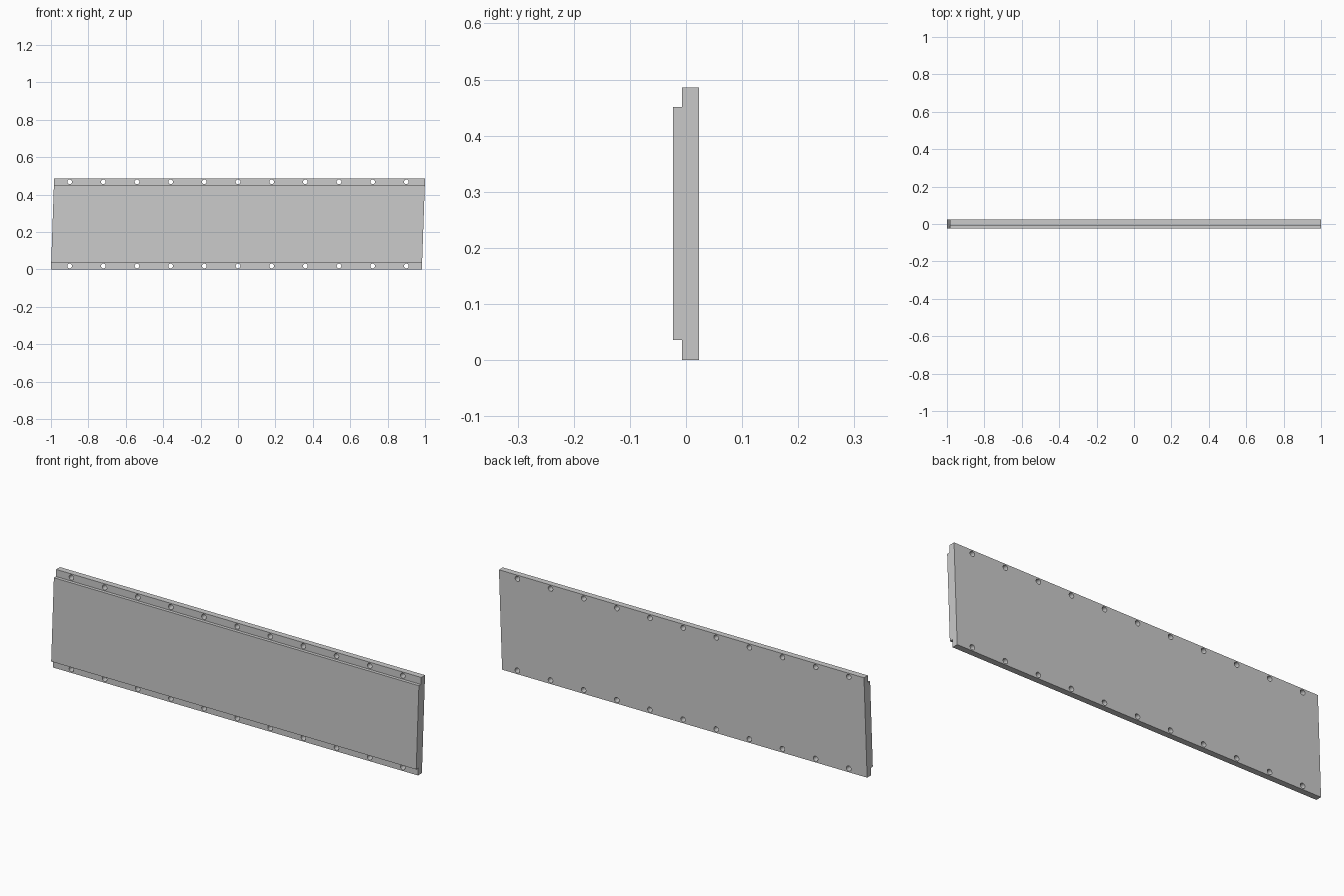
import bpy, bmesh
from math import pi
from mathutils import Matrix

if "Cube" in bpy.data.objects:
    bpy.data.objects.remove(bpy.data.objects["Cube"])

HEIGHT, LEAN = 0.486, 0.017

# Stepped cross-section (y, z): thick middle with a thin flange above and below
PROFILE = [(0.023, 0), (0.023, HEIGHT), (-0.007, HEIGHT), (-0.007, 0.451),
           (-0.023, 0.451), (-0.023, 0.036), (-0.007, 0.036), (-0.007, 0)]


def make_object(name, bm):
    bmesh.ops.recalc_face_normals(bm, faces=bm.faces)
    mesh = bpy.data.meshes.new(name)
    bm.to_mesh(mesh)
    bm.free()
    obj = bpy.data.objects.new(name, mesh)
    bpy.context.collection.objects.link(obj)
    return obj


# Panel: the profile swept along x, with slightly leaning ends
bm = bmesh.new()
ends = [[bm.verts.new((x + LEAN * z / HEIGHT, y, z)) for y, z in PROFILE]
        for x in (-1, 1 - LEAN)]
n = len(PROFILE)
for ring in ends:
    bm.faces.new(ring)
for i in range(n):
    j = (i + 1) % n
    bm.faces.new((ends[0][i], ends[0][j], ends[1][j], ends[1][i]))
panel = make_object("panel", bm)

# Bolt holes: eleven along each flange
bm = bmesh.new()
for z in (0.018, HEIGHT - 0.018):
    for i in range(-5, 6):
        bmesh.ops.create_cone(
            bm, cap_ends=True, segments=24, radius1=0.0125, radius2=0.0125, depth=0.1,
            matrix=Matrix.Translation((i * 0.18, 0, z)) @ Matrix.Rotation(pi / 2, 4, 'X'))
cutter = make_object("bolt_hole_cutter", bm)
cutter.hide_render = True

cut = panel.modifiers.new("bolt_holes", 'BOOLEAN')
cut.operation = 'DIFFERENCE'
cut.solver = 'EXACT'
cut.object = cutter
bpy.context.view_layer.objects.active = panel
panel.select_set(True)
bpy.ops.object.modifier_apply(modifier=cut.name)
bpy.data.objects.remove(cutter)
bpy.ops.object.shade_smooth_by_angle(angle=pi / 6)
